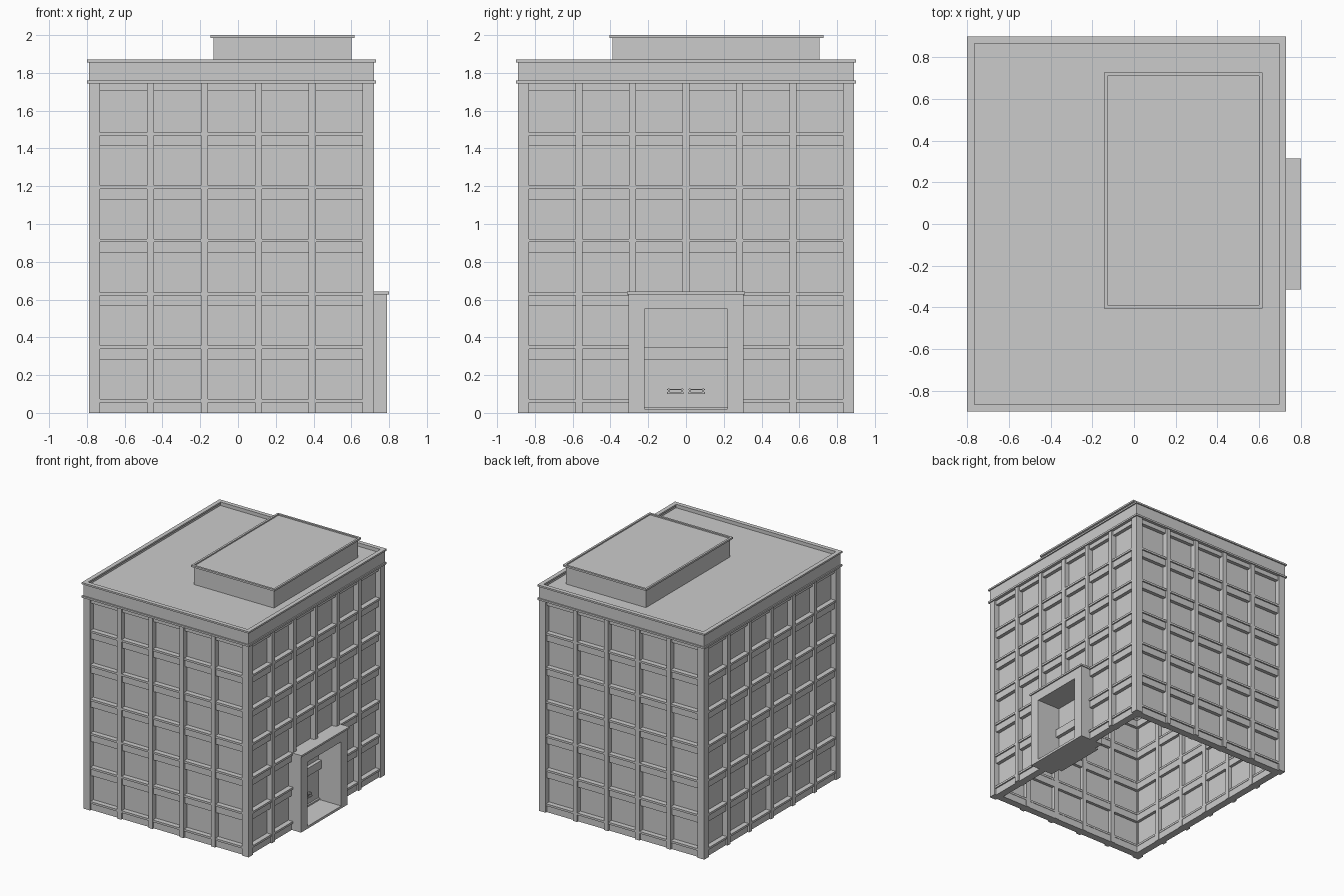
import bpy, bmesh, math
from mathutils import Matrix, Vector

if "Cube" in bpy.data.objects:
    bpy.data.objects.remove(bpy.data.objects["Cube"])

CX, HX, HY = -0.035, 0.755, 0.89        # body centre and half sizes
CORNER, PILLAR, FLOOR = 0.06, 0.038, 0.2825


def add_box(bm, x0, x1, y0, y1, z0, z1, m=Matrix()):
    c = Vector(((x0 + x1) / 2, (y0 + y1) / 2, (z0 + z1) / 2))
    s = Matrix.Diagonal((x1 - x0, y1 - y0, z1 - z0, 1))
    bmesh.ops.create_cube(bm, size=1, matrix=m @ Matrix.Translation(c) @ s)


def finish(name, bm):
    me = bpy.data.meshes.new(name)
    bm.to_mesh(me)
    bm.free()
    ob = bpy.data.objects.new(name, me)
    bpy.context.collection.objects.link(ob)
    return ob


def boxes(name, *dims, m=Matrix()):
    bm = bmesh.new()
    for d in dims:
        add_box(bm, *d, m=m)
    return finish(name, bm)


def tray(name, x0, x1, y0, y1, z0, z1, rim, depth):
    """Box whose top is inset and lowered, leaving a raised rim."""
    bm = bmesh.new()
    add_box(bm, x0, x1, y0, y1, z0, z1)
    top = max(bm.faces, key=lambda f: f.calc_center_median().z)
    bmesh.ops.inset_region(bm, faces=[top], thickness=rim)
    inner = bmesh.ops.extrude_discrete_faces(bm, faces=[top])["faces"][0]
    for v in inner.verts:
        v.co.z -= depth
    return finish(name, bm)


def wall(side, angle, half, dist, n, portal=False):
    """Local frame: x along the wall, y inward from its outer plane."""
    m = Matrix.Translation((CX, 0, 0)) @ Matrix.Rotation(angle, 4, 'Z') @ Matrix.Translation((0, -dist, 0))
    pitch = (2 * half - 2 * CORNER + PILLAR) / n
    w = pitch - PILLAR
    pillars, beams, sills, panels = [], [], [], []
    for i in range(n):
        a = -half + CORNER + i * pitch
        blocked = portal and i in (2, 3)
        panels.append((a - 0.02, a + w + 0.02, 0.045, 0.05, 0.6 if blocked else 0, 1.75))
        if i < n - 1:
            low = 0.6 if portal and i == 2 else 0
            pillars.append((a + w, a + pitch, 0, 0.08, low, 1.75))
        for k in range(6):
            if blocked and k < 2:
                continue
            z = k * FLOOR
            beams.append((a, a + w, 0.015, 0.075, z, z + 0.056))
            sills.append((a, a + w, 0.004, 0.078, z + 0.056, z + 0.073))
        beams.append((a, a + w, 0.015, 0.075, 1.708, 1.75))
    for name, parts in (("pillars", pillars), ("beams", beams), ("sills", sills), ("panels", panels)):
        boxes(f"{side}_{name}", *parts, m=m)


# Four facades
wall("front", 0, HX, HY, 5)
wall("back", math.pi, HX, HY, 5)
wall("right", math.pi / 2, HY, HX, 6, portal=True)
wall("left", -math.pi / 2, HY, HX, 6)

# Corner posts
posts = []
for sx in (-1, 1):
    for sy in (-1, 1):
        xs = sorted((CX + sx * HX, CX + sx * (HX - CORNER)))
        ys = sorted((sy * HY, sy * (HY - CORNER)))
        posts.append((*xs, *ys, 0, 1.75))
boxes("corner_posts", *posts)

# Cornice, parapet and recessed roof
boxes("lower_cornice", (CX - 0.765, CX + 0.765, -0.9, 0.9, 1.745, 1.76))
boxes("parapet_band", (CX - HX, CX + HX, -HY, HY, 1.76, 1.83))
tray("roof_and_parapet", CX - HX, CX + HX, -HY, HY, 1.83, 1.857, 0.025, 0.02)
ring = []
for s in (-1, 1):
    xs = sorted((CX + s * 0.765, CX + s * 0.73))
    ys = sorted((s * 0.9, s * 0.865))
    ring += [(*xs, -0.9, 0.9, 1.856, 1.87), (CX - 0.73, CX + 0.73, *ys, 1.856, 1.87)]
boxes("parapet_coping", *ring)

# Rooftop plant room
boxes("plant_room", (-0.13, 0.60, -0.388, 0.708, 1.83, 1.986))
tray("plant_room_cap", -0.145, 0.617, -0.405, 0.727, 1.985, 2.0, 0.024, 0.01)

# Entrance portal with recessed doors
boxes("portal_frame",
      (0.58, 0.79, -0.305, -0.22, 0, 0.63),
      (0.58, 0.79, 0.22, 0.305, 0, 0.63),
      (0.58, 0.79, -0.22, 0.22, 0.55, 0.63))
boxes("portal_cap", (0.71, 0.80, -0.313, 0.313, 0.627, 0.642))
boxes("entrance_floor", (0.55, 0.79, -0.22, 0.22, 0, 0.02))
boxes("entrance_doors", (0.56, 0.58, -0.22, 0.22, 0.02, 0.55))
boxes("door_transom", (0.58, 0.61, -0.22, 0.22, 0.283, 0.35))
boxes("door_threshold", (0.58, 0.595, -0.22, 0.22, 0.02, 0.032))
handles = []
for y0 in (-0.10, 0.012):
    y1 = y0 + 0.088
    handles += [(0.60, 0.61, y0, y1, 0.10, 0.11), (0.60, 0.607, y0, y1, 0.12, 0.126)]
    for y in (y0 + 0.004, y1 - 0.012):
        handles.append((0.58, 0.605, y, y + 0.008, 0.10, 0.13))
boxes("door_handles", *handles)
